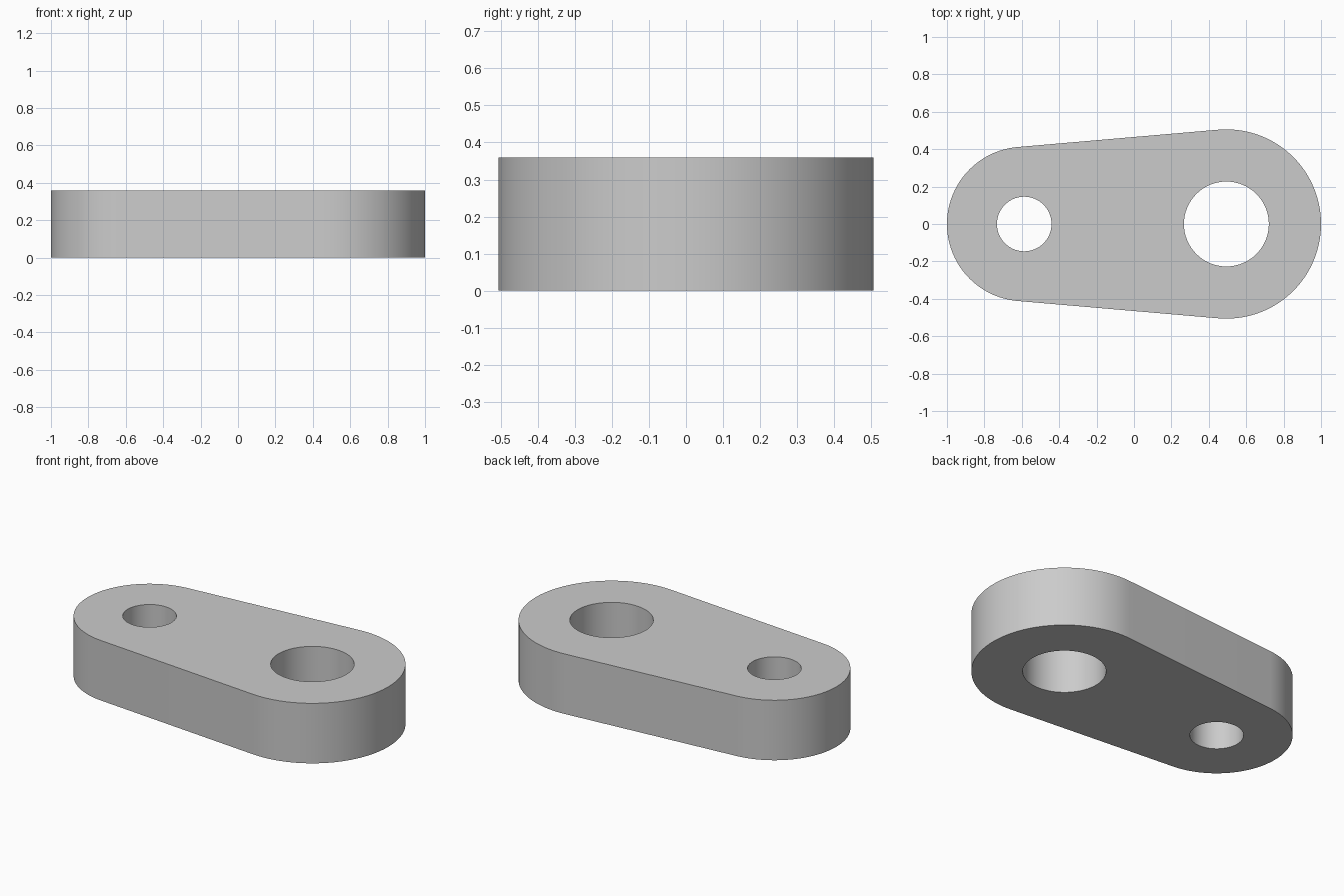
import bpy
import bmesh
from math import asin, cos, sin, pi, radians

if "Cube" in bpy.data.objects:
    bpy.data.objects.remove(bpy.data.objects["Cube"], do_unlink=True)

HEIGHT = 0.36
BIG_X, BIG_R, BIG_HOLE = 0.494, 0.506, 0.227
SMALL_X, SMALL_R, SMALL_HOLE = -0.587, 0.413, 0.146
SEGMENTS = 64

grey = bpy.data.materials.new("plain grey")
grey.use_nodes = True
colour = (0.6, 0.6, 0.6, 1)
grey.diffuse_color = colour
grey.node_tree.nodes["Principled BSDF"].inputs["Base Color"].default_value = colour


def arc(x, radius, start, end):
    steps = [start + (end - start) * i / SEGMENTS for i in range(SEGMENTS + 1)]
    return [(x + radius * cos(a), radius * sin(a)) for a in steps]


def prism(name, outline, bottom, top):
    bm = bmesh.new()
    face = bm.faces.new([bm.verts.new((x, y, bottom)) for x, y in outline])
    moved = bmesh.ops.extrude_face_region(bm, geom=[face])["geom"]
    verts = [v for v in moved if isinstance(v, bmesh.types.BMVert)]
    bmesh.ops.translate(bm, verts=verts, vec=(0, 0, top - bottom))
    bmesh.ops.recalc_face_normals(bm, faces=bm.faces)
    mesh = bpy.data.meshes.new(name)
    bm.to_mesh(mesh)
    bm.free()
    mesh.materials.append(grey)
    obj = bpy.data.objects.new(name, mesh)
    bpy.context.collection.objects.link(obj)
    return obj


# Link plate: two round ends joined by tangent sides
tangent = pi / 2 + asin((BIG_R - SMALL_R) / (BIG_X - SMALL_X))
outline = arc(BIG_X, BIG_R, -tangent, tangent)
outline += arc(SMALL_X, SMALL_R, tangent, 2 * pi - tangent)
plate = prism("link_plate", outline, 0, HEIGHT)
bpy.context.view_layer.objects.active = plate
plate.select_set(True)

# Through holes
for name, x, radius in (("big", BIG_X, BIG_HOLE), ("small", SMALL_X, SMALL_HOLE)):
    cutter = prism(name + "_hole_cutter", arc(x, radius, 0, 2 * pi)[:-1], -0.1, HEIGHT + 0.1)
    cutter.hide_render = True
    cut = plate.modifiers.new(name + "_hole", "BOOLEAN")
    cut.operation = "DIFFERENCE"
    cut.solver = "EXACT"
    cut.object = cutter
    bpy.ops.object.modifier_apply(modifier=cut.name)
    bpy.data.objects.remove(cutter, do_unlink=True)

# Smooth round walls with crisp rims
bpy.ops.object.shade_smooth_by_angle(angle=radians(30))
